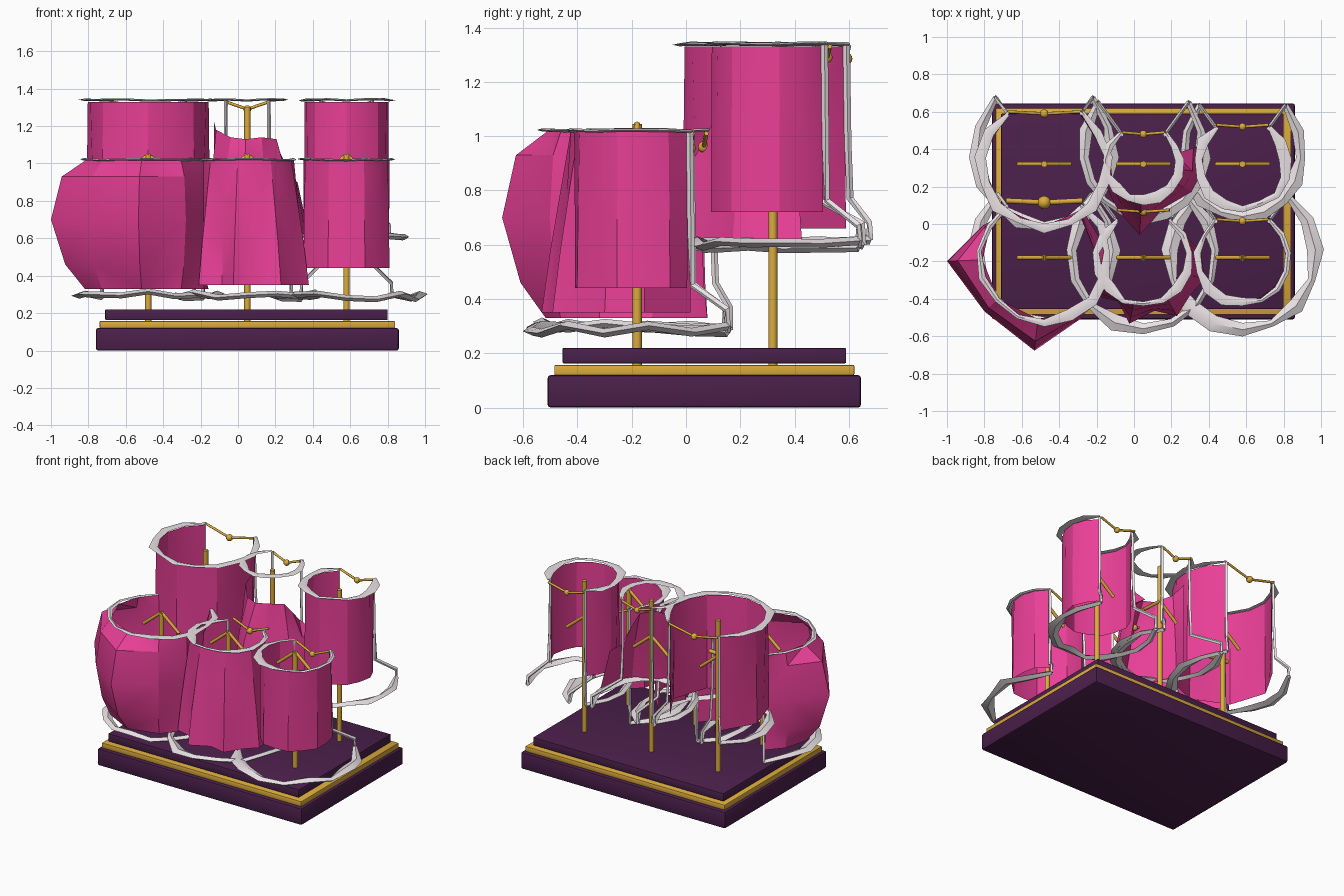
import bpy, bmesh, math, random
from mathutils import Vector

if "Cube" in bpy.data.objects:
    bpy.data.objects.remove(bpy.data.objects["Cube"])
random.seed(4)

def material(name, rgb):
    m = bpy.data.materials.new(name)
    m.diffuse_color = (*rgb, 1)
    m.use_nodes = True
    m.node_tree.nodes["Principled BSDF"].inputs["Base Color"].default_value = m.diffuse_color
    return m

PURPLE = material("purple", (0.07, 0.014, 0.07))
GOLD = material("gold", (0.72, 0.41, 0.045))
PINK = material("pink", (0.82, 0.05, 0.31))
WHITE = material("white", (0.82, 0.76, 0.78))

def finish(bm, name, mat, smooth=None, fix=True):
    if fix:
        bmesh.ops.recalc_face_normals(bm, faces=bm.faces)
    me = bpy.data.meshes.new(name)
    bm.to_mesh(me)
    bm.free()
    ob = bpy.data.objects.new(name, me)
    bpy.context.collection.objects.link(ob)
    me.materials.append(mat)
    if smooth:
        bpy.ops.object.select_all(action='DESELECT')
        ob.select_set(True)
        bpy.context.view_layer.objects.active = ob
        bpy.ops.object.shade_smooth_by_angle(angle=math.radians(smooth))
    return ob

def slab(name, x0, x1, y0, y1, z0, z1, mat, bevel):
    bm = bmesh.new()
    bmesh.ops.create_cube(bm, size=1)
    for v in bm.verts:
        v.co = ((x0 + x1) / 2 + v.co.x * (x1 - x0), (y0 + y1) / 2 + v.co.y * (y1 - y0),
                (z0 + z1) / 2 + v.co.z * (z1 - z0))
    bmesh.ops.bevel(bm, geom=bm.edges[:], offset=bevel, segments=2, affect='EDGES', profile=0.5)
    finish(bm, name, mat, 35)

def add_tube(bm, pts, widths, heights, sides=8):
    """Sweep an oval section along points; width lies sideways, height upward."""
    pts = [Vector(p) for p in pts]
    rings = []
    for i, p in enumerate(pts):
        t = (pts[min(i + 1, len(pts) - 1)] - pts[max(i - 1, 0)]).normalized()
        ref = Vector((0, 0, 1)) if abs(t.z) < 0.9 else Vector((0, 1, 0))
        s = t.cross(ref).normalized()
        u = s.cross(t)
        rings.append([bm.verts.new(p + s * widths[i] * math.cos(a) + u * heights[i] * math.sin(a))
                      for a in (2 * math.pi * k / sides for k in range(sides))])
    for a, b in zip(rings, rings[1:]):
        for k in range(sides):
            bm.faces.new((a[k], a[(k + 1) % sides], b[(k + 1) % sides], b[k]))
    bm.faces.new(rings[0])
    bm.faces.new(rings[-1])

def add_rod(bm, a, b, r):
    add_tube(bm, [a, b], [r, r], [r, r], 12)

def polar(cx, cy, deg, r, z):
    # angle measured from the back (+y), turning towards -x, so 180 is the front
    a = math.radians(deg)
    return Vector((cx - r * math.sin(a), cy + r * math.cos(a), z))

# Stepped base
slab("base_bottom", -0.76, 0.86, -0.51, 0.645, 0, 0.12, PURPLE, 0.012)
slab("base_gold_band", -0.74, 0.84, -0.485, 0.62, 0.12, 0.157, GOLD, 0.004)
slab("base_top", -0.71, 0.80, -0.455, 0.59, 0.163, 0.22, PURPLE, 0.005)

def stand(name, cx, cy, top):
    bm = bmesh.new()
    add_rod(bm, (cx, cy, 0.15), (cx, cy, top), 0.017)
    for s in (-1, 1):
        add_rod(bm, (cx, cy, 1.045), (cx + s * 0.14, cy, 0.93), 0.011)
    finish(bm, name, GOLD, 40)

def cloth(name, cx, cy, r, folds, levels):
    """folds: (angle, bulge, top edge lift); levels: (z, bulge weight)."""
    bm = bmesh.new()
    rows = [[bm.verts.new(polar(cx, cy, a, r + f * w, z + (lift if i == 0 else 0)))
             for a, f, lift in folds] for i, (z, w) in enumerate(levels)]
    for p, q in zip(rows, rows[1:]):
        for k in range(len(folds) - 1):
            bm.faces.new((p[k], q[k], q[k + 1], p[k + 1]))
    # uneven panels show as triangles, as in draped cloth
    bmesh.ops.triangulate(bm, faces=bm.faces[:])
    finish(bm, name, PINK, 32, fix=False)

def trim(name, cx, cy, r, top, low, r_low, r_end):
    bm = bmesh.new()
    n = 13
    angs = [36 + 288 * k / (n - 1) for k in range(n)]
    # flat collar band, uneven in width
    w = [0.010 if k in (0, n - 1) else random.uniform(0.010, 0.034) for k in range(n)]
    add_tube(bm, [polar(cx, cy, a, r + random.uniform(-.006, .012), top + random.uniform(-.004, .004))
                  for a in angs], w, [0.006] * n, 4)
    # wide hem band
    w = [0.015 if k in (0, n - 1) else random.uniform(0.016, 0.046) for k in range(n)]
    hem = [polar(cx, cy, a, r_low + (r_end - r_low) * abs(a - 180) ** 3 / 144 ** 3,
                 low + random.uniform(-.016, .016)) for a in angs]
    add_tube(bm, hem, w, [0.016] * n, 4)
    # ribbons down both sides of the opening
    for a, end in ((36, hem[0]), (324, hem[-1])):
        path = [polar(cx, cy, a, r, top), polar(cx, cy, a, r * 1.02, low + (top - low) * 0.5),
                polar(cx, cy, a, r * 1.05, low + (top - low) * 0.22),
                polar(cx, cy, a, r_end, low + 0.07), end]
        add_tube(bm, path, [0.010] * 5, [0.013] * 5, 4)
    finish(bm, name, WHITE, 40)

def clasp(name, cx, y, half, z_end, z_ball, rod, ball):
    bm = bmesh.new()
    for s in (-1, 1):
        add_rod(bm, (cx + s * half, y + 0.01, z_end), (cx, y, z_ball), rod)
    sph = bmesh.ops.create_uvsphere(bm, u_segments=14, v_segments=8, radius=ball)
    bmesh.ops.translate(bm, verts=sph["verts"], vec=(cx, y, z_ball))
    finish(bm, name, GOLD, 40)

LEFT, MID, RIGHT, FRONT, BACK = -0.48, 0.05, 0.58, -0.18, 0.32
for row, cy, top in (("front", FRONT, 1.045), ("back", BACK, 1.30)):
    for col, cx in (("left", LEFT), ("middle", MID), ("right", RIGHT)):
        stand(f"{row}_{col}_stand", cx, cy, top)

# Pink cloaks: front row
cloth("front_left_cloak", LEFT, FRONT, 0.33,
      [(38, -.02, 0), (62, .04, 0), (92, .19, 0), (132, .10, 0), (174, .17, 0), (212, .05, 0),
       (245, 0, 0), (280, -.06, 0), (322, -.03, 0)],
      [(1.02, 0), (0.93, .7), (0.70, 1), (0.46, .6), (0.33, .05)])
cloth("front_middle_cloak", MID, FRONT, 0.25,
      [(38, 0, 0), (75, .02, 0), (100, -.01, 0), (128, .08, 0), (150, .02, 0), (168, .11, 0),
       (192, .04, 0), (210, .11, 0), (232, .07, 0), (250, .10, 0), (275, .06, 0), (322, 0, 0)],
      [(1.02, 0), (0.80, .35), (0.58, .7), (0.35, 1)])
even = [(36 + 24 * k, 0.010 if k % 2 else -0.004, 0) for k in range(13)]
cloth("front_right_cloak", RIGHT, FRONT, 0.232, even, [(1.02, 0), (0.72, .6), (0.44, 1)])

# Pink cloaks: back row
cloth("back_left_cloak", LEFT, BACK, 0.325, even, [(1.33, 0), (1.0, -1), (0.66, -2)])
cloth("back_middle_cloak", MID, BACK, 0.18,
      [(80, 0, .07), (112, .05, .03), (150, .10, -.01), (177, .20, -.02), (205, .08, -.01),
       (240, .12, -.02), (262, .14, -.10), (288, .17, -.18)],
      [(1.15, 0), (0.90, .6), (0.60, 1)])
cloth("back_right_cloak", RIGHT, BACK, 0.225, even, [(1.33, 0), (1.0, -.5), (0.72, -.6)])

# White trims and gold clasps
for name, cx, cy, r, top, low, r_low, r_end in (
        ("front_left", LEFT, FRONT, 0.34, 1.02, 0.30, 0.35, 0.42),
        ("front_middle", MID, FRONT, 0.245, 1.02, 0.295, 0.38, 0.40),
        ("front_right", RIGHT, FRONT, 0.24, 1.02, 0.29, 0.385, 0.41),
        ("back_left", LEFT, BACK, 0.335, 1.34, 0.61, 0.33, 0.44),
        ("back_middle", MID, BACK, 0.195, 1.34, 0.605, 0.28, 0.41),
        ("back_right", RIGHT, BACK, 0.235, 1.34, 0.60, 0.28, 0.39)):
    trim(name + "_trim", cx, cy, r, top, low, r_low, r_end)

clasp("front_left_clasp", LEFT, 0.115, 0.205, 0.95, 0.94, 0.014, 0.036)
clasp("front_middle_clasp", MID, 0.065, 0.14, 1.01, 0.96, 0.008, 0.021)
clasp("front_right_clasp", RIGHT, 0.015, 0.14, 1.01, 0.955, 0.008, 0.021)
clasp("back_left_clasp", LEFT, 0.59, 0.195, 1.33, 1.285, 0.008, 0.023)
clasp("back_middle_clasp", MID, 0.48, 0.115, 1.33, 1.29, 0.008, 0.021)
clasp("back_right_clasp", RIGHT, 0.52, 0.14, 1.33, 1.29, 0.008, 0.020)
